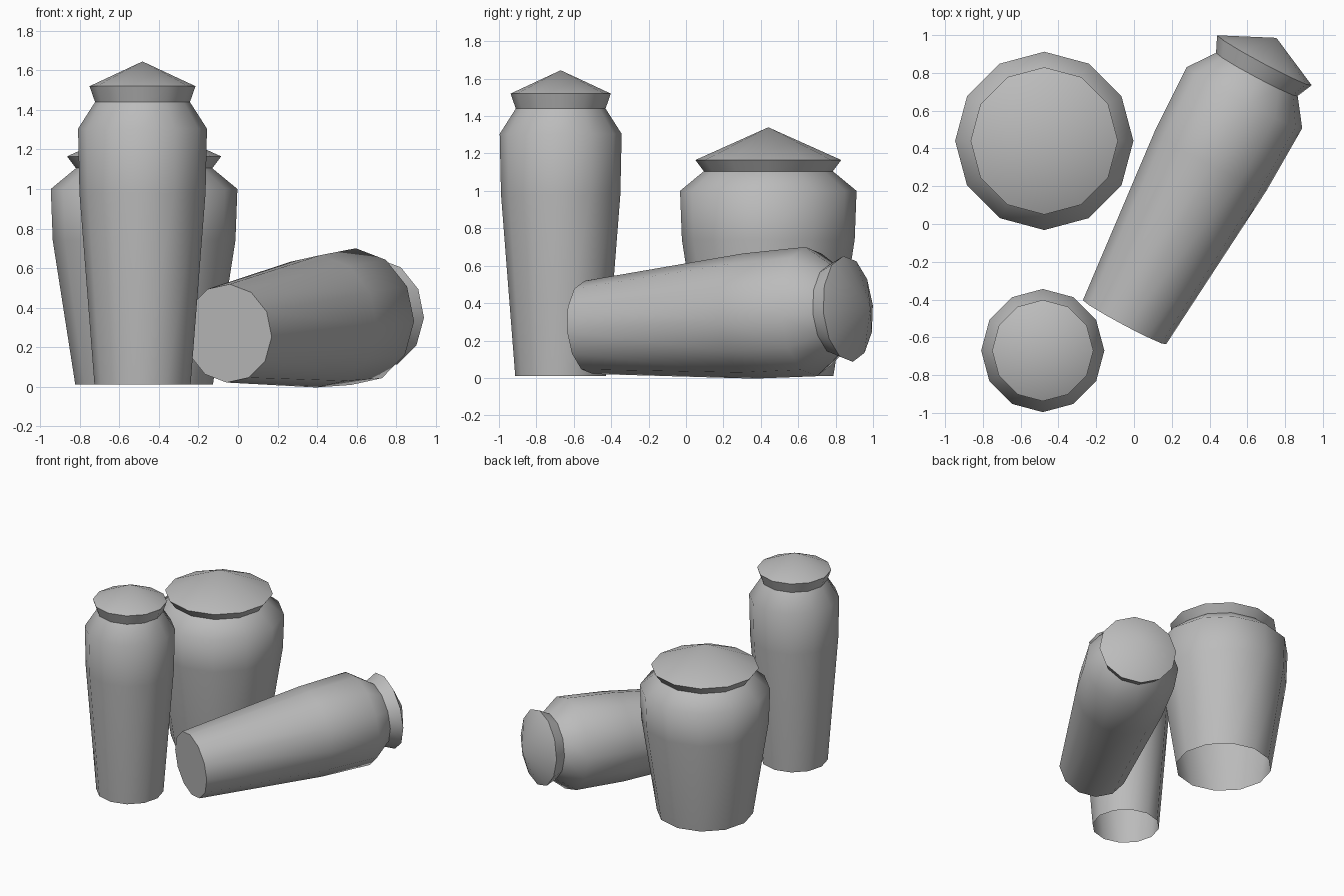
import bpy, bmesh
from math import sin, cos, pi, radians
from mathutils import Matrix

SIDES = 12

cube = bpy.data.objects.get("Cube")
if cube:
    bpy.data.objects.remove(cube, do_unlink=True)

# The one clay colour
clay = bpy.data.materials.new("grey_clay")
clay.use_nodes = True
colour = (0.5, 0.5, 0.5, 1)
clay.diffuse_color = colour
clay.node_tree.nodes["Principled BSDF"].inputs["Base Color"].default_value = colour


def lathe(name, profile, matrix, closed_base=False):
    """Spin (radius, height) points into a faceted pot; radius 0 is a tip."""
    bm = bmesh.new()
    rings = []
    for r, z in profile:
        if r == 0:
            rings.append([bm.verts.new((0, 0, z))] * SIDES)
        else:
            angles = [2 * pi * i / SIDES for i in range(SIDES)]
            rings.append([bm.verts.new((r * cos(a), r * sin(a), z)) for a in angles])
    for low, high in zip(rings, rings[1:]):
        for i in range(SIDES):
            j = (i + 1) % SIDES
            corners = [low[i], low[j], high[j], high[i]]
            bm.faces.new(list(dict.fromkeys(corners)))
    if closed_base:
        bm.faces.new(rings[0][::-1])
    mesh = bpy.data.meshes.new(name)
    bm.to_mesh(mesh)
    bm.free()
    mesh.materials.append(clay)
    obj = bpy.data.objects.new(name, mesh)
    bpy.context.collection.objects.link(obj)
    obj.matrix_world = matrix
    bpy.ops.object.select_all(action='DESELECT')
    obj.select_set(True)
    bpy.context.view_layer.objects.active = obj
    bpy.ops.object.shade_smooth_by_angle(angle=radians(60))


def urn(name, body, lid, matrix, closed_base=False):
    lathe(name + "_body", body, matrix, closed_base)
    lathe(name + "_lid", lid, matrix)


# Tall urn, standing at the front
urn("tall_urn",
    [(0.243, 0), (0.319, 0.97), (0.326, 1.295), (0.24, 1.43)],
    [(0.24, 1.43), (0.268, 1.51), (0, 1.635)],
    Matrix.Translation((-0.483, -0.67, 0.01)))

# Wide urn, standing at the back
urn("wide_urn",
    [(0.348, 0), (0.462, 0.73), (0.472, 0.99), (0.345, 1.095)],
    [(0.345, 1.095), (0.39, 1.155), (0, 1.33)],
    Matrix.Translation((-0.475, 0.44, 0.01)))

# Fallen urn, lying on its side with its lid pointing backwards
lying = (Matrix.Translation((-0.05, -0.52, 0.27))
         @ Matrix.Rotation(radians(61.9), 4, 'Z')
         @ Matrix.Rotation(radians(90 - 3.6), 4, 'Y')
         @ Matrix.Rotation(radians(4), 4, 'Z'))
urn("fallen_urn",
    [(0.25, 0), (0.336, 0.97), (0.347, 1.35), (0.245, 1.49)],
    [(0.245, 1.49), (0.284, 1.575), (0, 1.71)],
    lying, closed_base=True)
